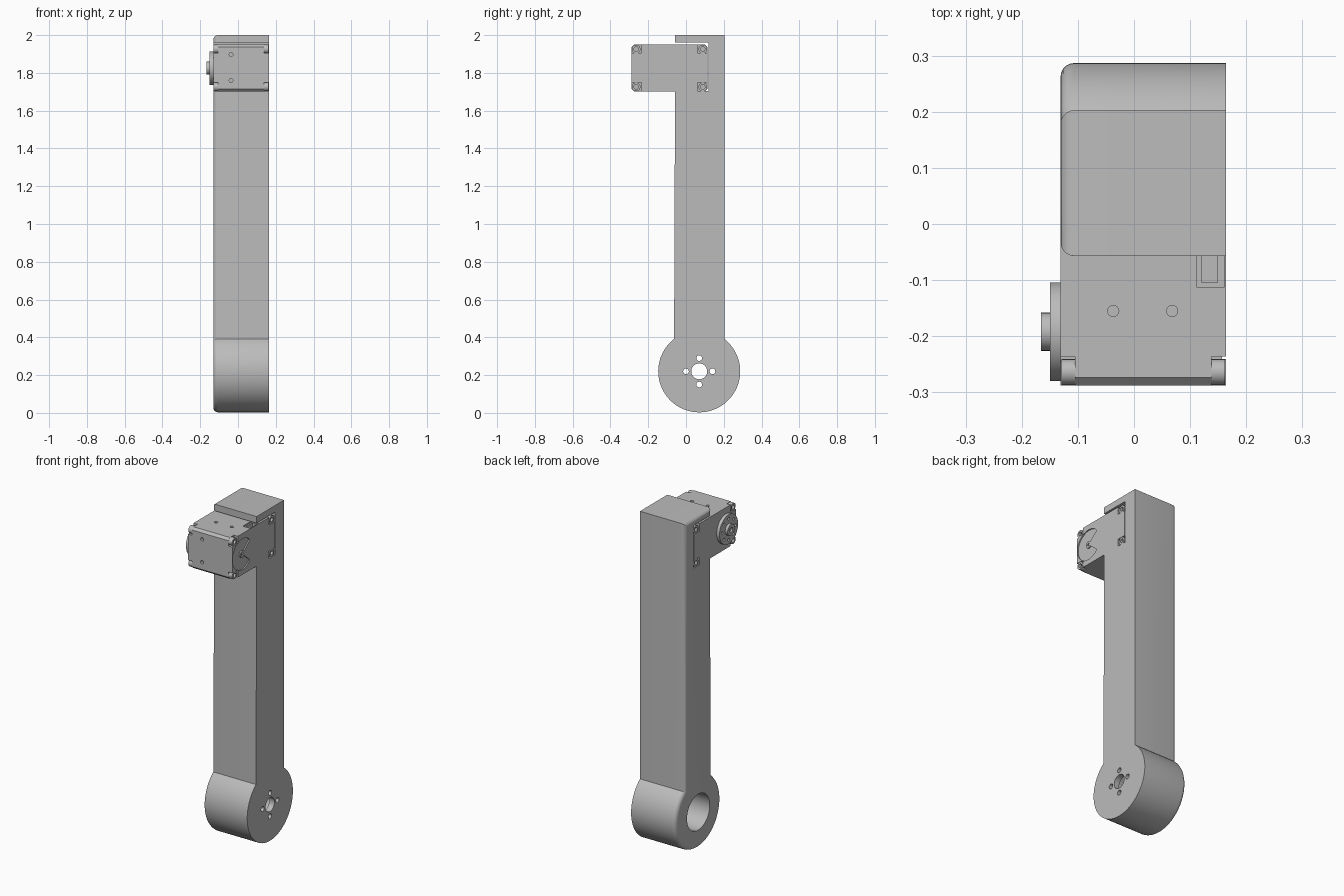
import bpy, bmesh, math
from mathutils import Matrix, Vector

if "Cube" in bpy.data.objects:
    bpy.data.objects.remove(bpy.data.objects["Cube"], do_unlink=True)

grey = bpy.data.materials.new("plain grey")
grey.use_nodes = True
grey.diffuse_color = (0.5, 0.5, 0.5, 1)
grey.node_tree.nodes["Principled BSDF"].inputs["Base Color"].default_value = (0.5, 0.5, 0.5, 1)


def finish(name, bm):
    bmesh.ops.recalc_face_normals(bm, faces=bm.faces)
    mesh = bpy.data.meshes.new(name)
    bm.to_mesh(mesh)
    bm.free()
    mesh.materials.append(grey)
    ob = bpy.data.objects.new(name, mesh)
    bpy.context.collection.objects.link(ob)
    return ob


def box(name, x, y, z):
    bm = bmesh.new()
    bmesh.ops.create_cube(bm, size=1)
    for v in bm.verts:
        v.co = [(r[0] + r[1]) / 2 + c * (r[1] - r[0]) for c, r in zip(v.co, (x, y, z))]
    return finish(name, bm)


def cylinder(name, start, end, radius, sides=32):
    a, b = Vector(start), Vector(end)
    bm = bmesh.new()
    turn = (b - a).to_track_quat('Z', 'Y').to_matrix().to_4x4()
    bmesh.ops.create_cone(bm, cap_ends=True, segments=sides, radius1=radius, radius2=radius,
                          depth=(b - a).length, matrix=Matrix.Translation((a + b) / 2) @ turn)
    return finish(name, bm)


def prism(name, outline, x0, x1, fillet=0):
    """Extrude a (y, z) outline along x, optionally rounding its rim at x0."""
    bm = bmesh.new()
    base = bm.faces.new([bm.verts.new((x0, y, z)) for y, z in outline])
    top = bmesh.ops.extrude_face_region(bm, geom=[base], use_keep_orig=True)
    for g in top["geom"]:
        if isinstance(g, bmesh.types.BMVert):
            g.co.x = x1
    bmesh.ops.recalc_face_normals(bm, faces=bm.faces)
    if fillet:
        rim = [e for e in bm.edges if all(abs(v.co.x - x0) < 1e-5 for v in e.verts)]
        bmesh.ops.bevel(bm, geom=rim, offset=fillet, segments=5, profile=0.5, affect='EDGES')
    return finish(name, bm)


def cut(target, *cutters):
    for c in cutters:
        mod = target.modifiers.new("cut", 'BOOLEAN')
        mod.operation, mod.solver, mod.object = 'DIFFERENCE', 'EXACT', c
        dg = bpy.context.evaluated_depsgraph_get()
        mesh = bpy.data.meshes.new_from_object(target.evaluated_get(dg))
        target.modifiers.clear()
        target.data = mesh
        bpy.data.objects.remove(c, do_unlink=True)


LEFT, RIGHT = -0.131, 0.164
CY, CZ, R = 0.07, 0.22, 0.217          # round end of the arm
FRONT, BACK = -0.057, 0.203
HY, HZ = -0.192, 1.825                 # motor axis

# Arm: straight bar running into a round end
a = math.acos((BACK - CY) / R)
steps = 72
outline = [(BACK, 2.0), (FRONT, 2.0)]
for i in range(steps + 1):
    t = math.pi - a + i * (math.pi + 2 * a) / steps
    outline.append((CY + R * math.cos(t), CZ + R * math.sin(t)))
arm = prism("arm", outline, LEFT, RIGHT, 0.025)

# Motor pocket, bearing bore, shaft hole and screw holes
cut(arm, box("pocket", (-0.3, 0.3), (-0.3, 0.118), (1.703, 1.96)),
    cylinder("bore", (-0.3, CY, CZ), (0.13, CY, CZ), 0.108, 64),
    cylinder("shaft_hole", (0, CY, CZ), (0.3, CY, CZ), 0.042, 40))
for dy, dz in ((1, 0), (-1, 0), (0, 1), (0, -1)):
    p = (CY + 0.07 * dy, CZ + 0.07 * dz)
    cut(arm, cylinder("screw_hole", (0, *p), (0.3, *p), 0.015, 20))

# Motor body with chamfered ends
y0, y1, z0, z1, c = -0.288, 0.113, 1.702, 1.95, 0.014
motor = prism("motor_body", [(y0 + c, z0), (y1 - c, z0), (y1, z0 + c), (y1, z1 - c),
                             (y1 - c, z1), (y0 + c, z1), (y0, z1 - c), (y0, z0 + c)], LEFT, RIGHT)

# Corner notches, each refilled by a hollow screw boss
for x, s in ((LEFT, -1), (RIGHT, 1)):
    for y, dy in ((y0, 1), (y1, -1)):
        for z, dz in ((z0, 1), (z1, -1)):
            span = lambda p, d, n: tuple(sorted((p - d * 0.02, p + d * n)))
            cut(motor, box("notch", span(x, -s, 0.026), span(y, dy, 0.052), span(z, dz, 0.046)))
            p = (y + dy * 0.024, z + dz * 0.024)
            boss = cylinder("screw_boss", (x - s * 0.04, *p), (x - s * 0.002, *p), 0.023, 24)
            cut(boss, cylinder("hole", (x - s * 0.03, *p), (x + s * 0.02, *p), 0.012, 16))

# Small screw holes in the front, top and bottom
for z in (1.76, 1.897):
    cut(motor, cylinder("hole", (-0.037, -0.4, z), (-0.037, -0.27, z), 0.01, 16))
for x in (-0.037, 0.068):
    for z in (z0, z1):
        cut(motor, cylinder("hole", (x, -0.155, z - 0.02), (x, -0.155, z + 0.02), 0.01, 16))

# Cable socket in the top
cut(motor, box("socket_rim", (0.112, 0.16), (-0.113, -0.03), (1.942, 2.1)),
    box("socket", (0.12, 0.149), (-0.104, -0.035), (1.88, 2.1)))

# Shallow idler recess on the right, leaving a raised wedge
pie = [(HY, HZ)]
for i in range(41):
    t = math.radians(40 + 280 * i / 40)
    pie.append((HY + 0.093 * math.cos(t), HZ + 0.093 * math.sin(t)))
cut(motor, prism("recess", pie, RIGHT - 0.007, RIGHT + 0.05))
pin = cylinder("idler_pin", (RIGHT - 0.02, HY, HZ), (RIGHT, HY, HZ), 0.021, 24)
cut(pin, cylinder("hole", (RIGHT - 0.012, HY, HZ), (RIGHT + 0.02, HY, HZ), 0.009, 16))

# Output horn and hub on the left
horn = cylinder("output_horn", (LEFT + 0.02, HY, HZ), (-0.15, HY, HZ), 0.088, 48)
for i in range(8):
    t = i * math.pi / 4
    p = (HY + 0.064 * math.cos(t), HZ + 0.064 * math.sin(t))
    cut(horn, cylinder("hole", (-0.137, *p), (-0.2, *p), 0.008, 14))
hub = cylinder("output_hub", (-0.14, HY, HZ), (-0.166, HY, HZ), 0.034, 32)
cut(hub, cylinder("hole", (-0.155, HY, HZ), (-0.2, HY, HZ), 0.014, 16))

# Smooth curved walls, keep edges sharp
for ob in bpy.context.collection.objects:
    ob.select_set(ob.type == 'MESH')
    if ob.type == 'MESH':
        bpy.context.view_layer.objects.active = ob
bpy.ops.object.shade_smooth_by_angle(angle=math.radians(30))
